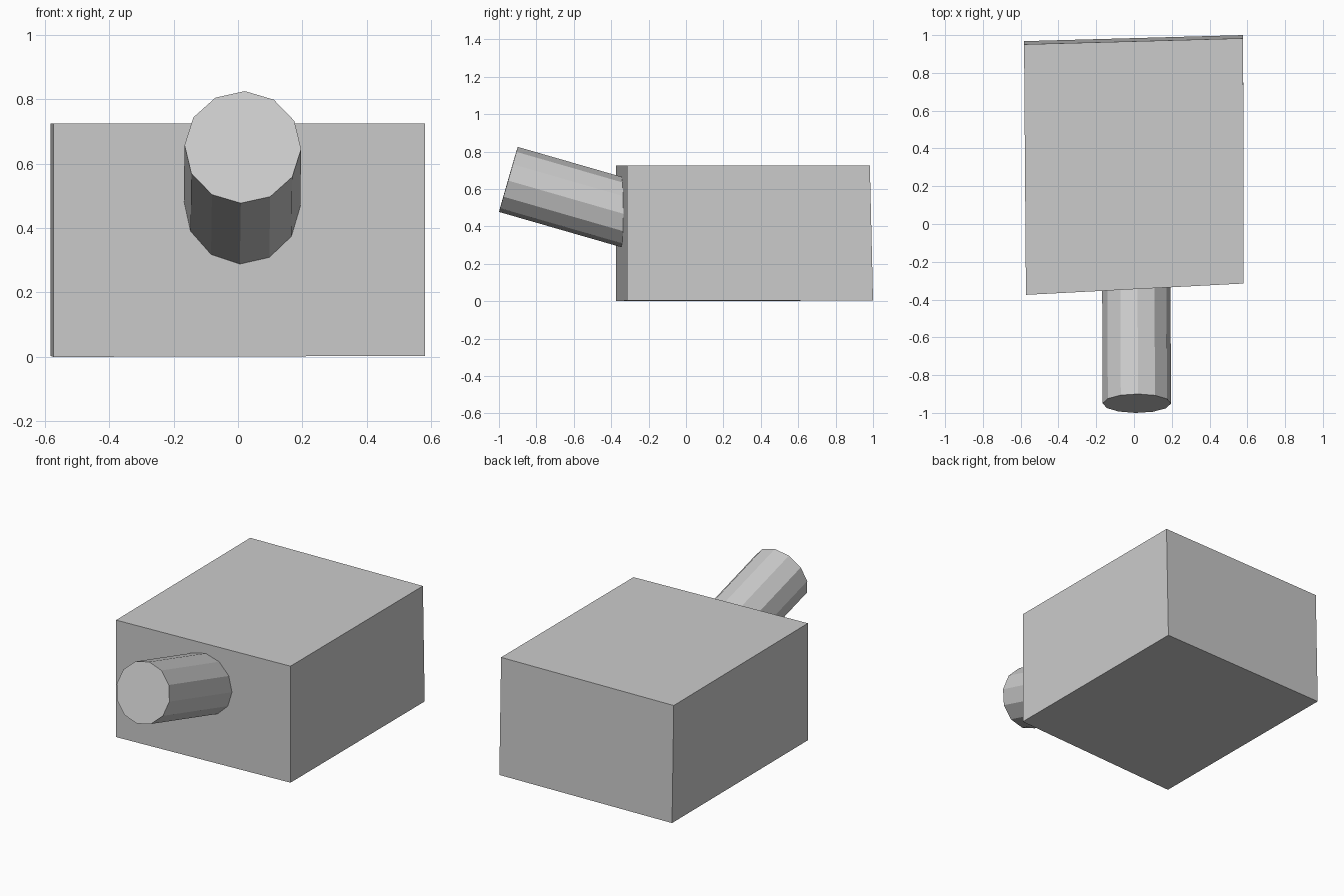
import bpy, bmesh, math
from mathutils import Matrix, Vector

if "Cube" in bpy.data.objects:
    bpy.data.objects.remove(bpy.data.objects["Cube"])


def finish(name, bm):
    bmesh.ops.recalc_face_normals(bm, faces=bm.faces[:])
    mesh = bpy.data.meshes.new(name)
    bm.to_mesh(mesh)
    bm.free()
    obj = bpy.data.objects.new(name, mesh)
    bpy.context.collection.objects.link(obj)
    return obj


# Main block: slightly skewed box, extruded from its footprint
footprint = [(-0.572, -0.375), (0.58, -0.315), (0.578, 1.0), (-0.582, 0.968)]
bm = bmesh.new()
base = bm.faces.new([bm.verts.new((x, y, 0.003)) for x, y in footprint])
top = bmesh.ops.extrude_face_region(bm, geom=[base], use_keep_orig=True)["geom"]
for v in [g for g in top if isinstance(g, bmesh.types.BMVert)]:
    v.co.z = 0.724
    if v.co.y > 0:
        v.co.y -= 0.017  # back face leans forward
# ground contact corner
for v in bm.verts:
    if v.co.z < 0.1 and v.co.x < 0 and v.co.y < 0:
        v.co.z = 0.0
finish("body_block", bm)

# Barrel: twelve-sided cylinder tilted upward, sunk into the front of the block
radius, length = 0.181, 0.73
cap_centre = Vector((0.015, -0.95, 0.651))
axis = Vector((-0.004, 0.961, -0.277)).normalized()
bm = bmesh.new()
bmesh.ops.create_cone(bm, cap_ends=True, segments=12, radius1=radius,
                      radius2=radius, depth=length)
side = Vector((1, 0, 0))
side = (side - axis * side.dot(axis)).normalized()
up = axis.cross(side)
frame = Matrix((side, up, axis)).transposed().to_4x4()
bm.transform(Matrix.Translation(cap_centre + axis * length / 2) @ frame
             @ Matrix.Rotation(math.radians(2), 4, "Z"))
finish("barrel", bm)
